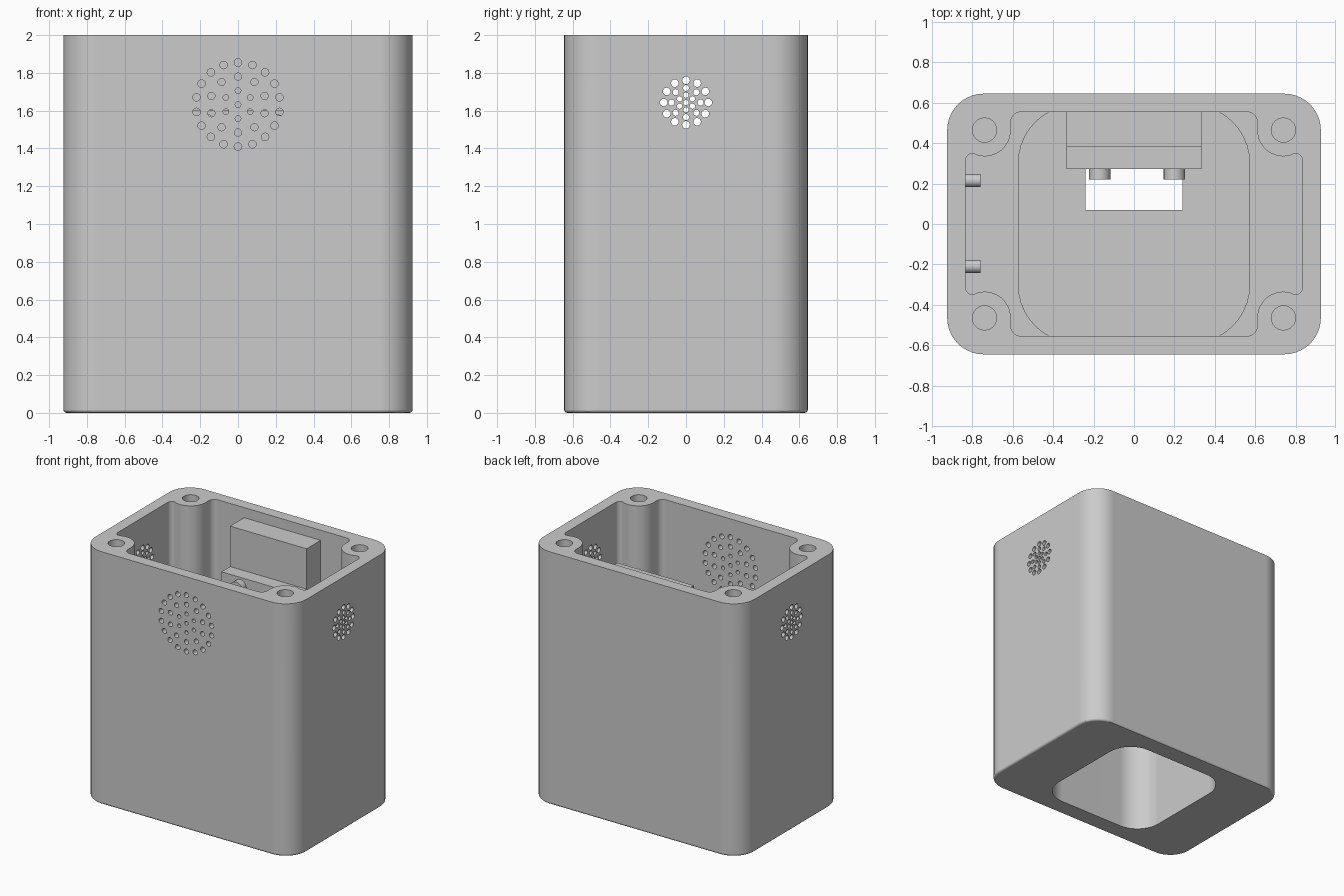
import bpy, bmesh
from math import sin, cos, pi, radians
from mathutils import Matrix, Vector

cube = bpy.data.objects.get("Cube")
if cube:
    bpy.data.objects.remove(cube)

# Single matte grey
GREY = (0.6, 0.6, 0.6, 1)
grey = bpy.data.materials.new("light grey")
grey.use_nodes = True
grey.diffuse_color = GREY
grey.node_tree.nodes["Principled BSDF"].inputs["Base Color"].default_value = GREY


def arc(cx, cy, r, a0, a1, n=10):
    angles = [radians(a0 + (a1 - a0) * i / n) for i in range(n + 1)]
    return [(cx + r * cos(a), cy + r * sin(a)) for a in angles]


def four_way(quarter):
    """Mirror a quarter outline (from +x side to +y side) into a closed loop."""
    flip = quarter[::-1]
    return (quarter + [(-x, y) for x, y in flip]
            + [(-x, -y) for x, y in quarter] + [(x, -y) for x, y in flip])


def rounded(hx, hy, r):
    return four_way(arc(hx - r, hy - r, r, 0, 90))


def finish(bm, name):
    bmesh.ops.recalc_face_normals(bm, faces=bm.faces)
    mesh = bpy.data.meshes.new(name)
    bm.to_mesh(mesh)
    bm.free()
    mesh.materials.append(grey)
    obj = bpy.data.objects.new(name, mesh)
    bpy.context.collection.objects.link(obj)
    return obj


def prism(name, outline, z0, z1, bottom_bevel=0):
    bm = bmesh.new()
    base = bm.faces.new([bm.verts.new((x, y, z0)) for x, y in outline])
    top = bmesh.ops.extrude_face_region(bm, geom=[base], use_keep_orig=True)
    moved = [g for g in top["geom"] if isinstance(g, bmesh.types.BMVert)]
    bmesh.ops.translate(bm, vec=(0, 0, z1 - z0), verts=moved)
    if bottom_bevel:
        rim = [e for e in bm.edges if all(abs(v.co.z - z0) < 1e-5 for v in e.verts)]
        bmesh.ops.bevel(bm, geom=rim, offset=bottom_bevel, segments=3,
                        profile=0.5, affect='EDGES')
    return finish(bm, name)


def box(name, x0, x1, y0, y1, z0, z1):
    return prism(name, [(x0, y0), (x1, y0), (x1, y1), (x0, y1)], z0, z1)


def rods(name, specs, axis, sides=16):
    """Cylinders given as (centre, radius, length), all along one axis."""
    bm = bmesh.new()
    turn = Vector((0, 0, 1)).rotation_difference(Vector(axis)).to_matrix().to_4x4()
    for centre, r, length in specs:
        bmesh.ops.create_cone(bm, cap_ends=True, segments=sides, radius1=r, radius2=r,
                              depth=length, matrix=Matrix.Translation(centre) @ turn)
    return finish(bm, name)


def cut(obj, *cutters):
    for c in cutters:
        c.hide_render = True
        m = obj.modifiers.new("cut", 'BOOLEAN')
        m.operation, m.solver, m.object = 'DIFFERENCE', 'EXACT', c


def bake(obj):
    graph = bpy.context.evaluated_depsgraph_get()
    mesh = bpy.data.meshes.new_from_object(obj.evaluated_get(graph))
    obj.modifiers.clear()
    obj.data = mesh
    mesh.shade_smooth()
    mesh.set_sharp_from_angle(angle=radians(30))
    obj.modifiers.new("normals", 'WEIGHTED_NORMAL').keep_sharp = True


def rings(spec):
    """Hole centres and radii from (count, ring radius, hole radius)."""
    return [(R * sin(2 * pi * i / n), R * cos(2 * pi * i / n), r)
            for n, R, r in spec for i in range(n)]


# Housing shell with bottom fillet
housing = prism("housing", rounded(0.925, 0.645, 0.18), 0, 2, 0.018)

# Inner cavity outline, wrapping around the corner screw posts
cavity = prism("cavity_cutter", four_way(
    arc(0.80, 0.313, 0.035, 0, 112) + arc(0.74, 0.465, 0.13, 291, 180, 14)
    + arc(0.56, 0.505, 0.05, 0, 90)), 0.09, 2.2)

# Pocket opening from below
pocket = prism("pocket_cutter", rounded(0.485, 0.5, 0.2), -0.1, 1.11)

# Screw holes in the corner posts
screws = rods("screw_hole_cutter", [((sx * 0.74, sy * 0.465, 1.85), 0.06, 0.7)
              for sx in (-1, 1) for sy in (-1, 1)], (0, 0, 1), 24)

# Speaker grille at the front, vents on both sides
grille = rods("grille_cutter", [((u, -0.6, 1.632 + v), r, 0.3) for u, v, r in rings(
    [(18, 0.223, 0.02), (10, 0.148, 0.019), (6, 0.074, 0.015), (1, 0, 0.015)])], (0, 1, 0))
vents = rods("vent_cutter", [((0, u, 1.643 + v), r, 2.2) for u, v, r in rings(
    [(12, 0.118, 0.02), (8, 0.077, 0.016), (6, 0.039, 0.014), (1, 0, 0.014)])], (1, 0, 0))
cut(housing, cavity, pocket, screws, grille, vents)

# Inner sleeve around the pocket, with a slot in its roof
sleeve = prism("pocket_sleeve", rounded(0.575, 0.59, 0.29), 0.05, 1.2)
slot = box("slot_cutter", -0.24, 0.24, 0.07, 0.4, 1.0, 1.4)
cut(sleeve, pocket, slot)

# Stepped mounting block on the back wall, with two pegs
block = box("mount_block", -0.335, 0.335, 0.38, 0.57, 1.2, 1.92)
step = box("mount_step", -0.335, 0.335, 0.272, 0.38, 1.2, 1.6)
pegs = rods("mount_pegs", [((x, 0.25, 1.53), 0.053, 0.06) for x in (-0.17, 0.2)],
            (0, 1, 0), 24)

# Wall standoffs on the right side
standoffs = rods("wall_standoffs", [((-0.805, y, 1.2), 0.032, 0.09)
                 for y in (-0.21, 0.215)], (1, 0, 0), 24)

for part in (housing, sleeve, block, step, pegs, standoffs):
    bake(part)
for cutter in (cavity, pocket, screws, grille, vents, slot):
    bpy.data.objects.remove(cutter)
